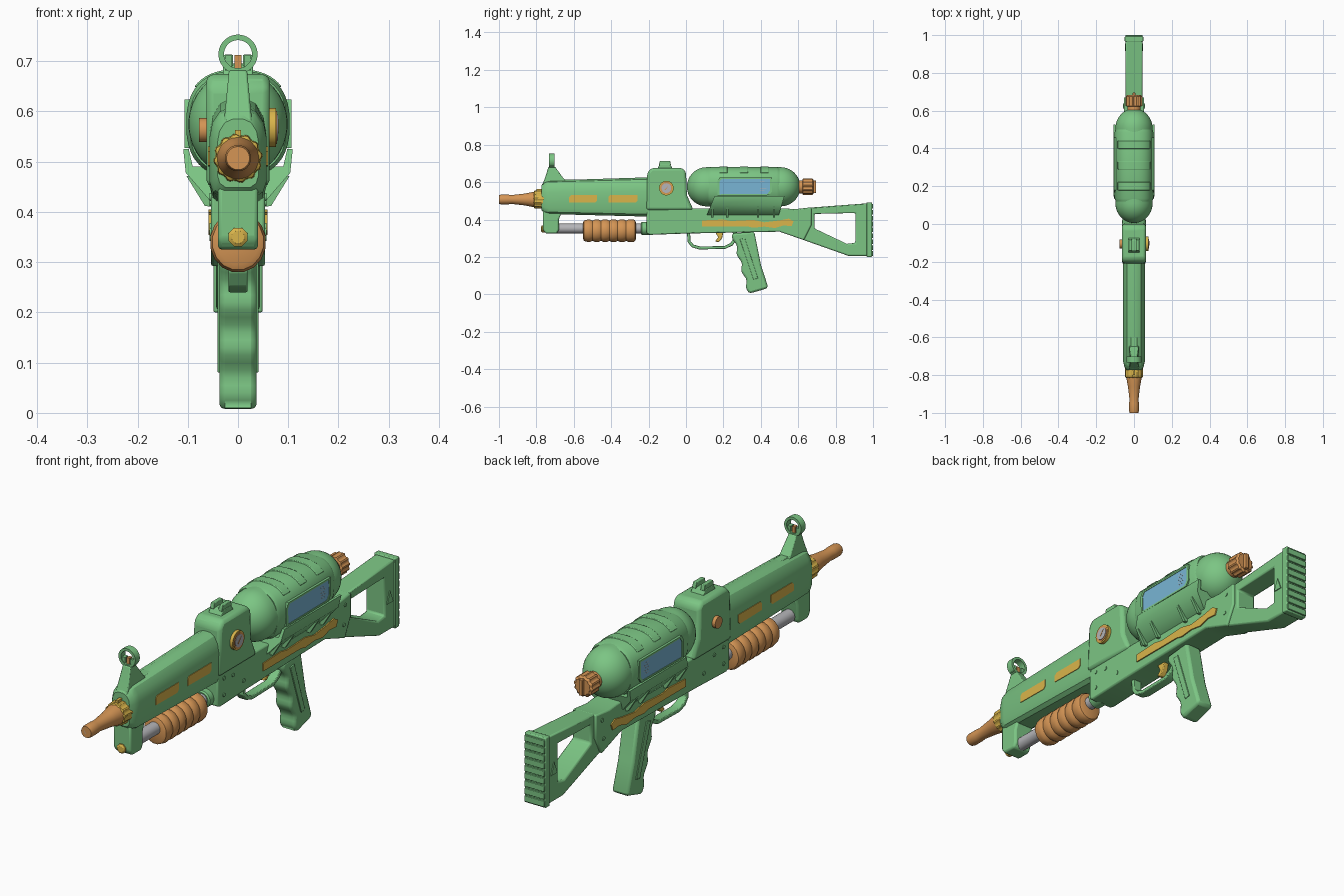
import bpy, bmesh, math


def material(name, rgb):
    m = bpy.data.materials.new(name)
    m.diffuse_color = (*rgb, 1)
    return m


GREEN = material("green plastic", (0.20, 0.56, 0.23))
COPPER = material("orange plastic", (0.66, 0.30, 0.09))
YELLOW = material("yellow plastic", (0.70, 0.46, 0.07))
BLUE = material("blue window", (0.19, 0.46, 0.66))
GREY = material("grey metal", (0.46, 0.46, 0.48))


def skin(name, rings, mat, bevel=0.0, loop=False, angle=35):
    """Join equal rings of points into a capped (or looped) solid."""
    bm = bmesh.new()
    vs = [[bm.verts.new(p) for p in r] for r in rings]
    n = len(rings[0])
    pairs = list(zip(vs, vs[1:])) + ([(vs[-1], vs[0])] if loop else [])
    for a, b in pairs:
        for i in range(n):
            j = (i + 1) % n
            bm.faces.new((a[i], a[j], b[j], b[i]))
    if not loop:
        bm.faces.new(vs[0])
        bm.faces.new(vs[-1])
    bmesh.ops.recalc_face_normals(bm, faces=bm.faces)
    me = bpy.data.meshes.new(name)
    bm.to_mesh(me)
    bm.free()
    ob = bpy.data.objects.new(name, me)
    bpy.context.collection.objects.link(ob)
    me.materials.append(mat)
    bpy.ops.object.select_all(action='DESELECT')
    ob.select_set(True)
    bpy.context.view_layer.objects.active = ob
    bpy.ops.object.shade_smooth_by_angle(angle=math.radians(angle))
    if bevel:
        mod = ob.modifiers.new("soft edges", 'BEVEL')
        mod.width = bevel
        mod.segments = 2
        mod.angle_limit = math.radians(35)
    return ob


def slab(name, yz, x0, x1, mat, bevel=0.0):
    """Side profile extruded across x."""
    return skin(name, [[(x, y, z) for y, z in yz] for x in (x0, x1)], mat, bevel)


def beam(name, half, y0, y1, mat, bevel=0.0):
    """Mirrored front section (right half, bottom to top) extruded along y."""
    sec = half + [(-x, z) for x, z in reversed(half)]
    return skin(name, [[(x, y, z) for x, z in sec] for y in (y0, y1)], mat, bevel)


def frame(name, outer, inner, x0, x1, mat, bevel=0.0):
    """Side-on frame with an opening; both outlines have equal counts."""
    rings = [[(x, y, z) for y, z in o] for x, o in
             ((x0, outer), (x1, outer), (x1, inner), (x0, inner))]
    return skin(name, rings, mat, bevel, loop=True)


def lathe(name, prof, z, mat, n=32, sx=1.0, flute=1.0, loop=False):
    """Profile of (y, radius) turned about a lengthwise axis."""
    rings = []
    for y, r in prof:
        ring = []
        for i in range(n):
            a = math.tau * (i + 0.5) / n
            q = r * (flute if i % 4 > 1 else 1)
            ring.append((q * sx * math.cos(a), y, z + q * math.sin(a)))
        rings.append(ring)
    return skin(name, rings, mat, loop=loop)


def disc(name, x0, x1, y, z, r, mat, n=24):
    pts = [(y + r * math.cos(math.tau * i / n), z + r * math.sin(math.tau * i / n)) for i in range(n)]
    return slab(name, pts, x0, x1, mat)


def box(y0, y1, z0, z1):
    return [(y0, z0), (y1, z0), (y1, z1), (y0, z1)]


# Nozzle and its fluted collar
lathe("nozzle", [(-1, 0.012), (-1, 0.023), (-0.99, 0.026), (-0.95, 0.026), (-0.93, 0.024),
                 (-0.86, 0.032), (-0.81, 0.042), (-0.76, 0.043)], 0.507, COPPER)
lathe("nozzle_hole", [(-1.0, 0.010), (-0.99, 0.010)], 0.507, GREY, 16)
lathe("nozzle_collar", [(-0.815, 0.04), (-0.81, 0.047), (-0.77, 0.049), (-0.75, 0.049)],
      0.507, YELLOW, 48, flute=0.93)
slab("collar_tab", box(-0.80, -0.76, 0.545, 0.563), -0.006, 0.006, YELLOW)

# Barrel housing, tapered at the muzzle
half = [(0.034, 0.42), (0.05, 0.432), (0.057, 0.455), (0.057, 0.55), (0.051, 0.585), (0.036, 0.61), (0.015, 0.62)]
sec = half + [(-x, z) for x, z in reversed(half)]
rings = [[(x * sx, y, 0.51 + (z - 0.51) * sz) for x, z in sec]
         for y, sx, sz in ((-0.772, 0.72, 0.68), (-0.755, 0.9, 0.85), (-0.73, 1, 0.9), (-0.2, 1, 1.05))]
skin("barrel_housing", rings, GREEN, angle=30)
beam("barrel_top_rail", [(0.02, 0.59), (0.018, 0.613)], -0.66, -0.2, GREEN, 0.003)
slab("front_block", [(-0.765, 0.45), (-0.765, 0.345), (-0.75, 0.325), (-0.69, 0.325),
                     (-0.68, 0.345), (-0.68, 0.40), (-0.66, 0.45)], -0.04, 0.04, GREEN, 0.008)

# Front sight
skin("sight_post", [[(x, y, z) for x, y in ((-w, y0), (w, y0), (w, y1), (-w, y1))]
                    for w, y0, y1, z in ((0.028, -0.77, -0.62, 0.58), (0.024, -0.755, -0.655, 0.62),
                                         (0.018, -0.735, -0.70, 0.682))], GREEN, 0.004)
lathe("sight_ring", [(-0.732, 0.028), (-0.732, 0.039), (-0.702, 0.039), (-0.702, 0.028)],
      0.714, GREEN, 32, loop=True)
slab("sight_bead", box(-0.725, -0.708, 0.68, 0.712), -0.007, 0.007, COPPER)
for s in (-1, 1):
    slab("sight_notch", box(-0.728, -0.706, 0.682, 0.711), s * 0.012, s * 0.026, GREEN)

# Pump slide on its tube
lathe("pump_tube", [(-0.72, 0.026), (-0.2, 0.026)], 0.352, GREY)
lathe("tube_end_cap", [(-0.775, 0.013), (-0.77, 0.02), (-0.74, 0.02)], 0.35, YELLOW, 8)
lathe("tube_socket", [(-0.24, 0.03), (-0.235, 0.036), (-0.19, 0.036)], 0.352, GREEN)
prof = [(-0.55, 0.045), (-0.545, 0.056), (-0.525, 0.061)]
for i in range(5):
    y = -0.50 + i * 0.045
    prof += [(y - 0.012, 0.061), (y, 0.055), (y + 0.012, 0.061)]
prof += [(-0.28, 0.061), (-0.272, 0.056), (-0.268, 0.045)]
lathe("pump_grip", prof, 0.34, COPPER, 16, sx=0.92)

# Receiver: lower body and upper block
slab("lower_receiver", [(-0.21, 0.325), (-0.19, 0.318), (0.0, 0.325), (0.5, 0.335), (0.63, 0.29),
                        (0.67, 0.37), (0.67, 0.465), (0.58, 0.455), (0.53, 0.46), (0.02, 0.46),
                        (-0.21, 0.46)], -0.054, 0.054, GREEN, 0.006)
slab("upper_receiver", [(-0.215, 0.45), (-0.207, 0.65), (-0.185, 0.675), (-0.02, 0.675), (0.0, 0.655),
                        (0.005, 0.53), (0.04, 0.45)], -0.063, 0.063, GREEN, 0.014)
slab("rear_sight_base", [(-0.155, 0.67), (-0.14, 0.695), (-0.085, 0.695), (-0.07, 0.67)],
     -0.03, 0.03, GREEN, 0.003)
for s in (-1, 1):
    slab("rear_sight_ear", [(-0.145, 0.69), (-0.14, 0.713), (-0.085, 0.713), (-0.08, 0.69)],
         s * 0.01, s * 0.028, GREEN, 0.002)

# Gauge on the right, knob on the left
disc("gauge_ring", 0.06, 0.076, -0.105, 0.568, 0.039, YELLOW, 32)
disc("gauge_bezel", 0.06, 0.078, -0.105, 0.568, 0.033, COPPER, 32)
disc("gauge_face", 0.06, 0.080, -0.105, 0.568, 0.026, GREY, 32)
slab("gauge_needle", [(-0.115, 0.56), (-0.11, 0.556), (-0.09, 0.585)], 0.079, 0.081, COPPER)
disc("side_knob", -0.078, -0.06, -0.105, 0.563, 0.024, COPPER)

# Water tank with domed ends, and fluted filler cap
R, TZ = 0.105, 0.575
prof = [(0.11 - 0.105 * math.cos(t), R * math.sin(t)) for t in (math.radians(5 + 85 * i / 10) for i in range(11))]
prof += [(0.616 - y, r) for y, r in reversed(prof)]
lathe("water_tank", prof, TZ, GREEN, 40, sx=0.94)
lathe("tank_neck", [(0.59, 0.035), (0.63, 0.035)], TZ, COPPER)
lathe("filler_cap", [(0.622, 0.036), (0.626, 0.045), (0.675, 0.045), (0.682, 0.036)], TZ, COPPER, 48, flute=0.9)
slab("cap_handle", box(0.68, 0.695, TZ - 0.033, TZ + 0.033), -0.008, 0.008, COPPER, 0.002)


def oval(a, k=1.0):
    c, s = math.cos(a), math.sin(a)
    return (0.103 * k * math.copysign(abs(c) ** 0.8, c), TZ + 0.106 * k * math.copysign(abs(s) ** 0.8, s))


# Tank shroud with raised straps over the top
rings = []
for y, k in ((0.12, 0.94), (0.135, 1), (0.485, 1), (0.50, 0.94)):
    rings.append([(x, y, z) for x, z in (oval(math.tau * i / 40, k) for i in range(40))])
skin("tank_shroud", rings, GREEN)
for y in (0.20, 0.31, 0.42):
    arc = [oval(math.radians(38 + 104 * i / 16), 1.025) for i in range(17)]
    skin("shroud_strap", [[(x, yy, z) for x, z in arc] for yy in (y - 0.022, y + 0.022)], GREEN, 0.003)

# Cradle under the tank, sloped at its ends
half = [(0.045, 0.42), (0.058, 0.425), (0.104, 0.478), (0.109, 0.525), (0.098, 0.525), (0.09, 0.49)]
sec = half + [(-x, z) for x, z in reversed(half)]
skin("tank_cradle", [[(x, y + t * (z - 0.42), z) for x, z in sec] for y, t in ((0.11, 0.4), (0.495, 0.3))], GREEN)

for s in (-1, 1):
    # Window and raised rim
    win = [(0.18, 0.535), (0.435, 0.537), (0.45, 0.555), (0.448, 0.617), (0.19, 0.617), (0.178, 0.60)]
    rim = [(0.316 + (y - 0.316) * 1.08, 0.577 + (z - 0.577) * 1.18) for y, z in win]
    slab("tank_window", win, s * 0.09, s * 0.1045, BLUE)
    frame("window_rim", rim, win, s * 0.085, s * 0.1065, GREEN)
    for i in range(5):
        slab("window_mark", box(0.395, 0.42 + 0.01 * (i % 2), 0.556 + i * 0.011, 0.558 + i * 0.011),
             s * 0.104, s * 0.105, GREY)
    # Cradle ribs
    for y in (0.14, 0.22, 0.385, 0.47):
        skin("cradle_rib", [[(s * x, yy, z) for x, z in ((0.05, 0.41), (0.066, 0.412), (0.103, 0.472), (0.05, 0.46))]
                            for yy in (y - 0.006, y + 0.006)], GREEN)
    # Barrel vents
    for y0, y1 in ((-0.625, -0.475), (-0.415, -0.26)):
        slab("barrel_vent", [(y0, 0.492), (y1 - 0.01, 0.49), (y1, 0.50), (y1, 0.53), (y0 + 0.01, 0.53),
                             (y0, 0.52)], s * 0.053, s * 0.0595, YELLOW)
    # Wavy body stripe
    slab("body_stripe", [(0.085, 0.363), (0.33, 0.363), (0.36, 0.356), (0.42, 0.362), (0.475, 0.354),
                         (0.52, 0.368), (0.565, 0.365), (0.575, 0.39), (0.55, 0.405), (0.50, 0.395),
                         (0.42, 0.385), (0.36, 0.398), (0.24, 0.392), (0.20, 0.40), (0.085, 0.395)],
         s * 0.05, s * 0.059, YELLOW)
    # Screws
    for y, z in ((-0.17, 0.36), (-0.17, 0.43), (-0.04, 0.37), (-0.11, 0.42), (0.62, 0.35), (0.63, 0.43)):
        disc("screw", s * 0.05, s * 0.057, y, z, 0.008, GREEN, 12)
    # Grip side panel and stock emblem
    slab("grip_panel", [(0.288, 0.295), (0.315, 0.30), (0.385, 0.085), (0.36, 0.08)], s * 0.03, s * 0.041, GREEN, 0.002)
    slab("stock_triangle", [(0.915, 0.32), (0.955, 0.32), (0.935, 0.37)], s * 0.04, s * 0.048, GREEN)

# Trigger and guard
slab("trigger", [(0.155, 0.335), (0.20, 0.335), (0.193, 0.30), (0.175, 0.278), (0.155, 0.283), (0.172, 0.305)],
     -0.012, 0.012, YELLOW, 0.003)
frame("trigger_guard",
      [(0.005, 0.345), (0.008, 0.28), (0.03, 0.252), (0.07, 0.24), (0.21, 0.243), (0.25, 0.262), (0.275, 0.30), (0.27, 0.345)],
      [(0.022, 0.33), (0.024, 0.285), (0.04, 0.266), (0.075, 0.256), (0.205, 0.258), (0.238, 0.275), (0.255, 0.30), (0.25, 0.33)],
      -0.019, 0.019, GREEN, 0.003)

# Pistol grip with finger waves
front = [(0.247 + 0.088 * t - 0.007 * math.sin(t * math.tau * 3.5), 0.325 - 0.315 * t)
         for t in (i / 21 for i in range(22))]
slab("pistol_grip", front + [(0.345, 0.006), (0.435, 0.032), (0.437, 0.045), (0.40, 0.16), (0.365, 0.335)],
     -0.037, 0.037, GREEN, 0.012)

# Open shoulder stock and ribbed butt pad
frame("stock", [(0.64, 0.462), (0.975, 0.487), (0.975, 0.205), (0.87, 0.205), (0.61, 0.297)],
      [(0.687, 0.43), (0.905, 0.435), (0.905, 0.275), (0.86, 0.27), (0.687, 0.352)], -0.044, 0.044, GREEN, 0.007)
slab("butt_pad", box(0.965, 0.994, 0.2, 0.492), -0.049, 0.049, GREEN, 0.004)
for i in range(9):
    z = 0.206 + i * 0.0315
    slab("butt_rib", box(0.985, 1.0, z, z + 0.025), -0.046, 0.046, GREEN, 0.002)
